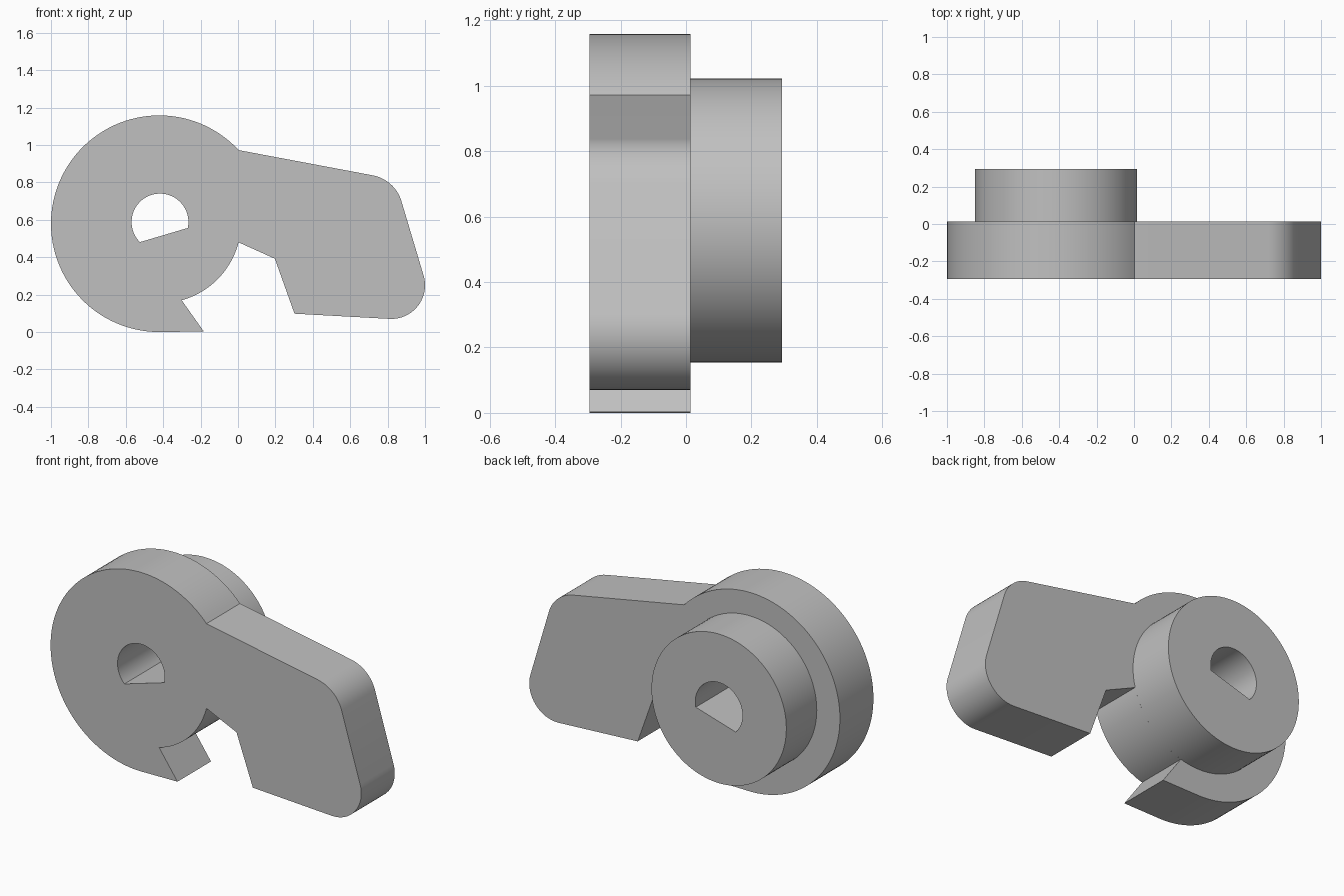
import bpy, bmesh, math
from mathutils import Vector

if "Cube" in bpy.data.objects:
    bpy.data.objects.remove(bpy.data.objects["Cube"])

grey = bpy.data.materials.new("mid_grey")
grey.diffuse_color = (0.53, 0.53, 0.53, 1)
grey.use_nodes = True
grey.node_tree.nodes["Principled BSDF"].inputs["Base Color"].default_value = grey.diffuse_color

HUB = (-0.417, 0.588)      # shared centre of boss, bore and notch
HUB_R = 0.434


def arc(c, r, a0, a1, n):
    """Points (x, z) on an arc from angle a0 to a1 in degrees."""
    pts = []
    for i in range(n + 1):
        a = math.radians(a0 + (a1 - a0) * i / n)
        pts.append((c[0] + r * math.cos(a), c[1] + r * math.sin(a)))
    return pts


def solid(name, loops, y0, y1):
    """Extrude an outline with holes from y0 to y1."""
    bm = bmesh.new()
    edges = []
    for loop in loops:
        vs = [bm.verts.new((x, y0, z)) for x, z in loop]
        edges += [bm.edges.new((vs[i - 1], vs[i])) for i in range(len(vs))]
    bmesh.ops.triangle_fill(bm, edges=edges, use_beauty=True, normal=Vector((0, -1, 0)))
    res = bmesh.ops.extrude_face_region(bm, geom=bm.faces[:], use_keep_orig=True)
    moved = [g for g in res["geom"] if isinstance(g, bmesh.types.BMVert)]
    bmesh.ops.translate(bm, verts=moved, vec=(0, y1 - y0, 0))
    bmesh.ops.recalc_face_normals(bm, faces=bm.faces[:])
    me = bpy.data.meshes.new(name)
    bm.to_mesh(me)
    bm.free()
    me.materials.append(grey)
    ob = bpy.data.objects.new(name, me)
    bpy.context.collection.objects.link(ob)
    bpy.ops.object.select_all(action='DESELECT')
    ob.select_set(True)
    bpy.context.view_layer.objects.active = ob
    bpy.ops.object.shade_smooth_by_angle(angle=math.radians(20))
    return ob


# D-shaped bore through both parts
bore = arc(HUB, 0.152, -12, 225, 40)

# Cam plate: round head, hooked notch and rounded arm
plate = arc((-0.421, 0.579), 0.579, 42.8, 270, 80)
plate += [(-0.183, 0.003)]
plate += arc(HUB, HUB_R, -74.5, -14.5, 24)
plate += [(0.197, 0.392), (0.302, 0.098)]
plate += arc((0.82, 0.25), 0.18, -93.2, 16.7, 20)
plate += arc((0.684, 0.643), 0.198, 16.7, 79.6, 14)
solid("cam_plate", [plate, bore], -0.295, 0.013)

# Round boss behind the plate
boss = arc(HUB, HUB_R, 0, 360, 96)[:-1]
solid("rear_boss", [boss, bore], 0.013, 0.293)
